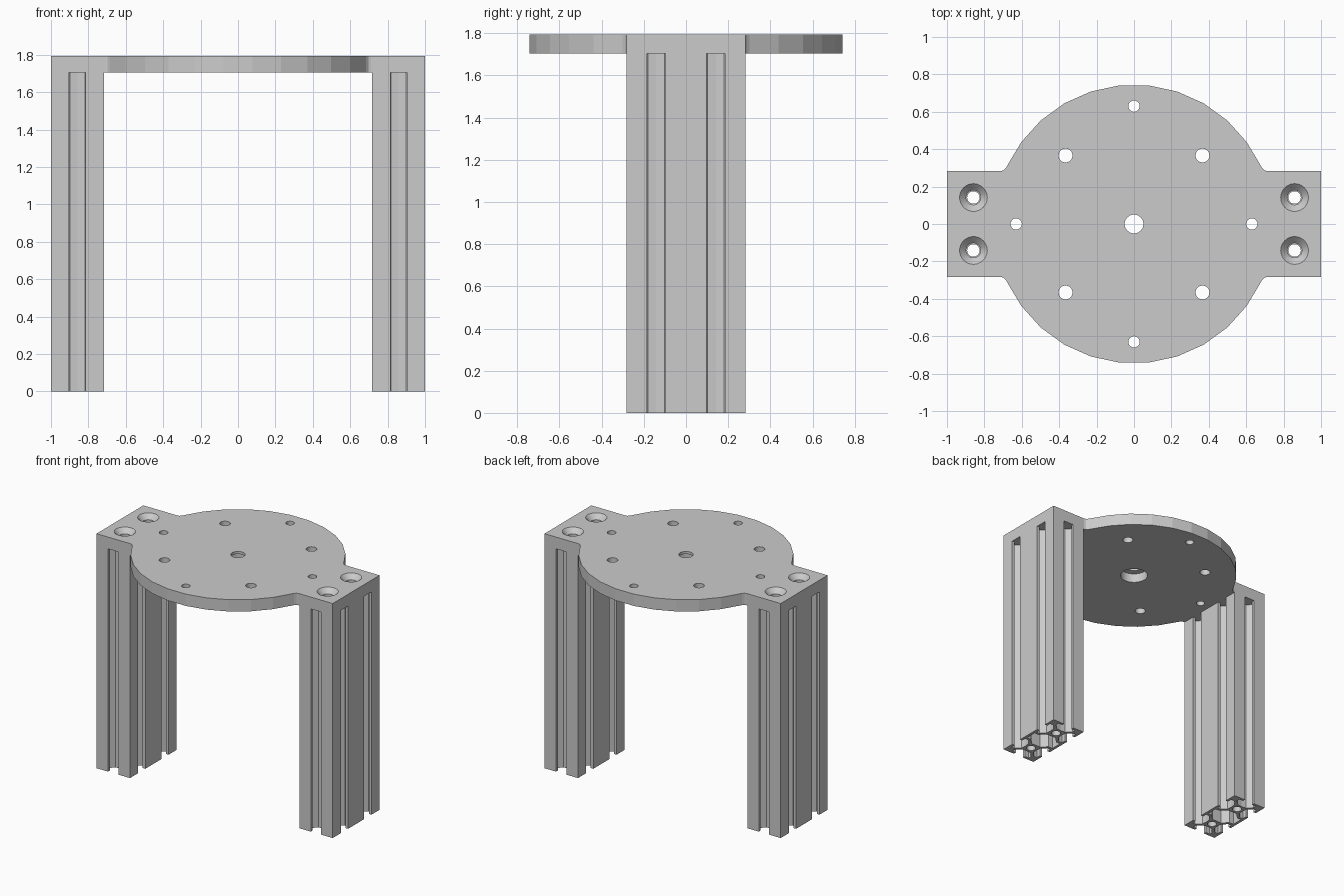
import bpy, bmesh
from math import sin, cos, pi, radians

if "Cube" in bpy.data.objects:
    bpy.data.objects.remove(bpy.data.objects["Cube"])

S = 0.01415            # one profile unit: leg is 20 x 40 profile units
LEG_H, TOP = 1.705, 1.795
LEG_X, MOD_Y = 0.8585, 0.1415


def prism(name, loops, z0, z1):
    """Filled 2D outline (first loop) with holes (other loops), extruded from z0 to z1."""
    cu = bpy.data.curves.new(name, 'CURVE')
    cu.dimensions, cu.fill_mode = '2D', 'BOTH'
    cu.extrude = (z1 - z0) / 2
    for pts in loops:
        sp = cu.splines.new('POLY')
        sp.points.add(len(pts) - 1)
        for p, (x, y) in zip(sp.points, pts):
            p.co = (x, y, 0, 1)
        sp.use_cyclic_u = True
    tmp = bpy.data.objects.new(name, cu)
    bpy.context.collection.objects.link(tmp)
    me = bpy.data.meshes.new_from_object(tmp.evaluated_get(bpy.context.evaluated_depsgraph_get()))
    bpy.data.objects.remove(tmp)
    bm = bmesh.new()
    bm.from_mesh(me)
    bmesh.ops.remove_doubles(bm, verts=bm.verts, dist=1e-5)
    bmesh.ops.translate(bm, verts=bm.verts, vec=(0, 0, (z0 + z1) / 2))
    bmesh.ops.recalc_face_normals(bm, faces=bm.faces)
    bm.to_mesh(me)
    bm.free()
    me.name = name
    ob = bpy.data.objects.new(name, me)
    bpy.context.collection.objects.link(ob)
    return ob


def lathe(bm, x, y, profile, n=48):
    """Closed turned solid from (radius, z) pairs."""
    rings = [[bm.verts.new((x + r * cos(2 * pi * i / n), y + r * sin(2 * pi * i / n), z))
              for i in range(n)] for r, z in profile]
    for a, b in zip(rings, rings[1:]):
        for i in range(n):
            j = (i + 1) % n
            bm.faces.new((a[i], a[j], b[j], b[i]))
    bm.faces.new(rings[0][::-1])
    bm.faces.new(rings[-1])


def smooth(ob):
    bpy.ops.object.select_all(action='DESELECT')
    ob.select_set(True)
    bpy.context.view_layer.objects.active = ob
    bpy.ops.object.shade_smooth_by_angle(angle=radians(11))


# legs: slotted double extrusion profile
half = [(-3.1, 0), (-3.1, 1.5), (-5.5, 1.5), (-5.5, 3.4), (-2.8, 6.1)]
slot = half + [(0, 6.4)] + [(-t, d) for t, d in reversed(half)]


def slot_at(px, py, tx, ty):
    # t runs along the face (counter-clockwise), depth runs to its left (inwards)
    return [(px + t * tx - d * ty, py + t * ty + d * tx) for t, d in slot]


outline = ([(-10, -20)] + slot_at(0, -20, 1, 0) + [(10, -20)]
           + slot_at(10, -10, 0, 1) + slot_at(10, 10, 0, 1) + [(10, 20)]
           + slot_at(0, 20, -1, 0) + [(-10, 20)]
           + slot_at(-10, 10, 0, -1) + slot_at(-10, -10, 0, -1))
q = [(2.8, 6.1), (5.9, 3.0), (8.5, 3.0)]
cavity = (q + [(x, -y) for x, y in reversed(q)]
          + [(-x, -y) for x, y in q] + [(-x, y) for x, y in reversed(q)])
bores = [[(2.35 * cos(2 * pi * i / 48), c + 2.35 * sin(2 * pi * i / 48)) for i in range(48)]
         for c in (-10, 10)]
for side, sx in (("left", -1), ("right", 1)):
    loops = [[(sx * LEG_X + x * S, y * S) for x, y in lp] for lp in [outline, cavity] + bores]
    smooth(prism(side + "_leg", loops, 0, LEG_H))

# top plate: faceted disc with two rectangular ears
R = 0.745
arc = [(R * cos(radians(a)), R * sin(radians(a))) for a in range(36, 85, 12)]
quarter = [(1, 0.283), (0.712, 0.283), (0.697, 0.287), (0.685, 0.3)] + arc
upper = quarter + [(-x, y) for x, y in reversed(quarter)]
plate = prism("top_plate", [upper + [(-x, -y) for x, y in upper]], LEG_H, TOP)

# hole cutters: plain holes, countersunk ear holes, centre hole widened below
lo, hi = LEG_H - 0.02, TOP + 0.02
bm = bmesh.new()
for sx in (-1, 1):
    for sy in (-1, 1):
        lathe(bm, sx * 0.366, sy * 0.366, [(0.037, lo), (0.037, hi)])
        lathe(bm, sx * LEG_X, sy * MOD_Y,
              [(0.039, lo), (0.039, TOP - 0.036), (0.074, TOP), (0.074, hi)])
    lathe(bm, sx * 0.63, 0, [(0.03, lo), (0.03, hi)])
    lathe(bm, 0, sx * 0.63, [(0.03, lo), (0.03, hi)])
lathe(bm, 0, 0, [(0.098, lo), (0.098, TOP - 0.02), (0.05, TOP - 0.02), (0.05, hi)])
bmesh.ops.recalc_face_normals(bm, faces=bm.faces)
me = bpy.data.meshes.new("hole_cutter")
bm.to_mesh(me)
bm.free()
cutter = bpy.data.objects.new("hole_cutter", me)
cutter.hide_render = True
bpy.context.collection.objects.link(cutter)

mod = plate.modifiers.new("holes", 'BOOLEAN')
mod.operation, mod.solver, mod.object = 'DIFFERENCE', 'EXACT', cutter
bpy.context.view_layer.objects.active = plate
bpy.ops.object.modifier_apply(modifier=mod.name)
bpy.data.objects.remove(cutter)
smooth(plate)
